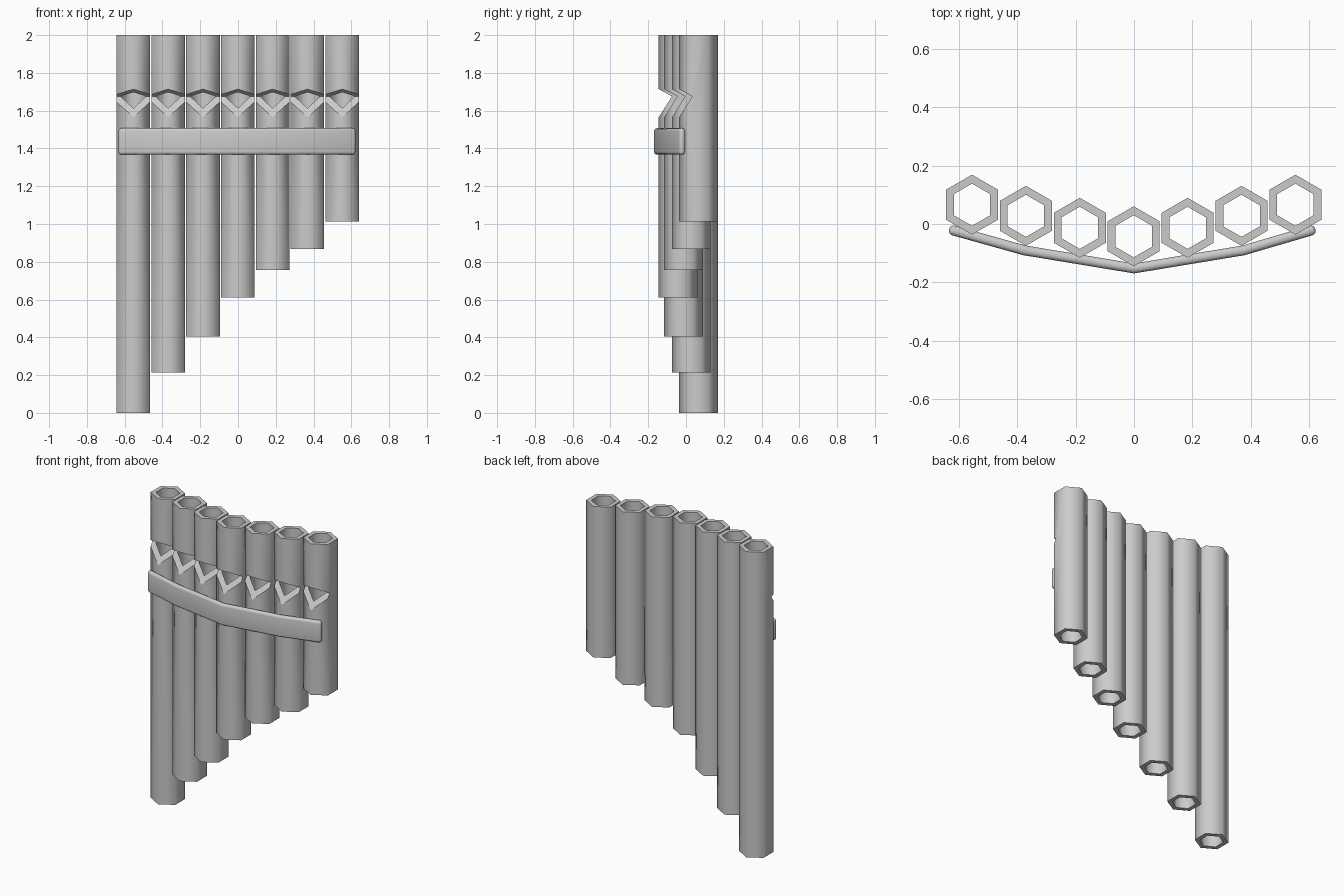
import bpy, bmesh, math
from mathutils import Vector

cube = bpy.data.objects.get("Cube")
if cube:
    bpy.data.objects.remove(cube, do_unlink=True)

grey = bpy.data.materials.new("pale grey")
grey.use_nodes = True
grey.diffuse_color = (0.6, 0.6, 0.6, 1)
grey.node_tree.nodes["Principled BSDF"].inputs["Base Color"].default_value = (0.6, 0.6, 0.6, 1)

OUTER, INNER, TOP = 0.1025, 0.072, 2.0


def make_object(name, bm):
    bmesh.ops.recalc_face_normals(bm, faces=bm.faces)
    mesh = bpy.data.meshes.new(name)
    bm.to_mesh(mesh)
    bm.free()
    mesh.materials.append(grey)
    obj = bpy.data.objects.new(name, mesh)
    bpy.context.collection.objects.link(obj)
    return obj


def bridge(bm, a, b):
    for i in range(len(a)):
        j = (i + 1) % len(a)
        bm.faces.new((a[i], a[j], b[j], b[i]))


def apply_modifiers(obj):
    graph = bpy.context.evaluated_depsgraph_get()
    obj.data = bpy.data.meshes.new_from_object(obj.evaluated_get(graph))
    obj.modifiers.clear()


def hex_tube(name, x, y, bottom):
    # Open six-sided tube with a corner facing the front
    bm = bmesh.new()

    def ring(radius, z):
        angles = [math.radians(30 + 60 * k) for k in range(6)]
        return [bm.verts.new((x + radius * math.cos(a), y + radius * math.sin(a), z))
                for a in angles]

    rings = [ring(OUTER, bottom), ring(OUTER, TOP), ring(INNER, TOP), ring(INNER, bottom)]
    for k in range(4):
        bridge(bm, rings[k], rings[(k + 1) % 4])
    return make_object(name, bm)


def notch_cutter(x, y):
    # Wedge whose point lies just behind the front corner
    front = y - OUTER
    profile = [(front - 0.07, 1.752), (front + 0.07, 1.676), (front - 0.07, 1.454)]
    bm = bmesh.new()
    ends = [[bm.verts.new((x + s * 0.15, py, pz)) for py, pz in profile] for s in (-1, 1)]
    bridge(bm, *ends)
    bm.faces.new(ends[0])
    bm.faces.new(ends[1])
    cutter = make_object("notch_cutter", bm)
    cutter.hide_render = True
    return cutter


# Seven tubes, longest on the right, set along a shallow arc
depths = [-0.042, -0.013, 0.028, 0.066]
bottoms = [0, 0.215, 0.405, 0.612, 0.757, 0.868, 1.012]
for i, bottom in enumerate(bottoms):
    x, y = (i - 3) * 0.1843 - 0.001, depths[abs(i - 3)]
    tube = hex_tube(f"pipe_{i + 1}", x, y, bottom)
    cutter = notch_cutter(x, y)
    cut = tube.modifiers.new("notch", 'BOOLEAN')
    cut.operation, cut.solver, cut.object = 'DIFFERENCE', 'EXACT', cutter
    apply_modifiers(tube)
    bpy.data.objects.remove(cutter, do_unlink=True)
    # Walls shade smoothly; rims and notch faces stay flat
    for p in tube.data.polygons:
        p.use_smooth = abs(p.normal.z) < 0.1

# Bent strap across the front, with rounded edges
path = [Vector(p) for p in ((-0.632, -0.018), (-0.375, -0.09), (0, -0.152),
                            (0.375, -0.09), (0.62, -0.018))]
bm = bmesh.new()
sections = []
for i, p in enumerate(path):
    along = (path[min(i + 1, 4)] - path[max(i - 1, 0)]).normalized()
    side = Vector((-along.y, along.x)) * 0.017
    sections.append([bm.verts.new((p.x + s * side.x, p.y + s * side.y, z))
                     for s, z in ((-1, 1.367), (1, 1.367), (1, 1.507), (-1, 1.507))])
for a, b in zip(sections, sections[1:]):
    bridge(bm, a, b)
bm.faces.new(sections[0])
bm.faces.new(sections[-1])
strap = make_object("strap", bm)
bevel = strap.modifiers.new("rounded", 'BEVEL')
bevel.width, bevel.segments = 0.015, 4
bevel.limit_method, bevel.angle_limit = 'ANGLE', math.radians(40)
apply_modifiers(strap)
bpy.ops.object.select_all(action='DESELECT')
strap.select_set(True)
bpy.context.view_layer.objects.active = strap
bpy.ops.object.shade_smooth_by_angle(angle=math.radians(40))
